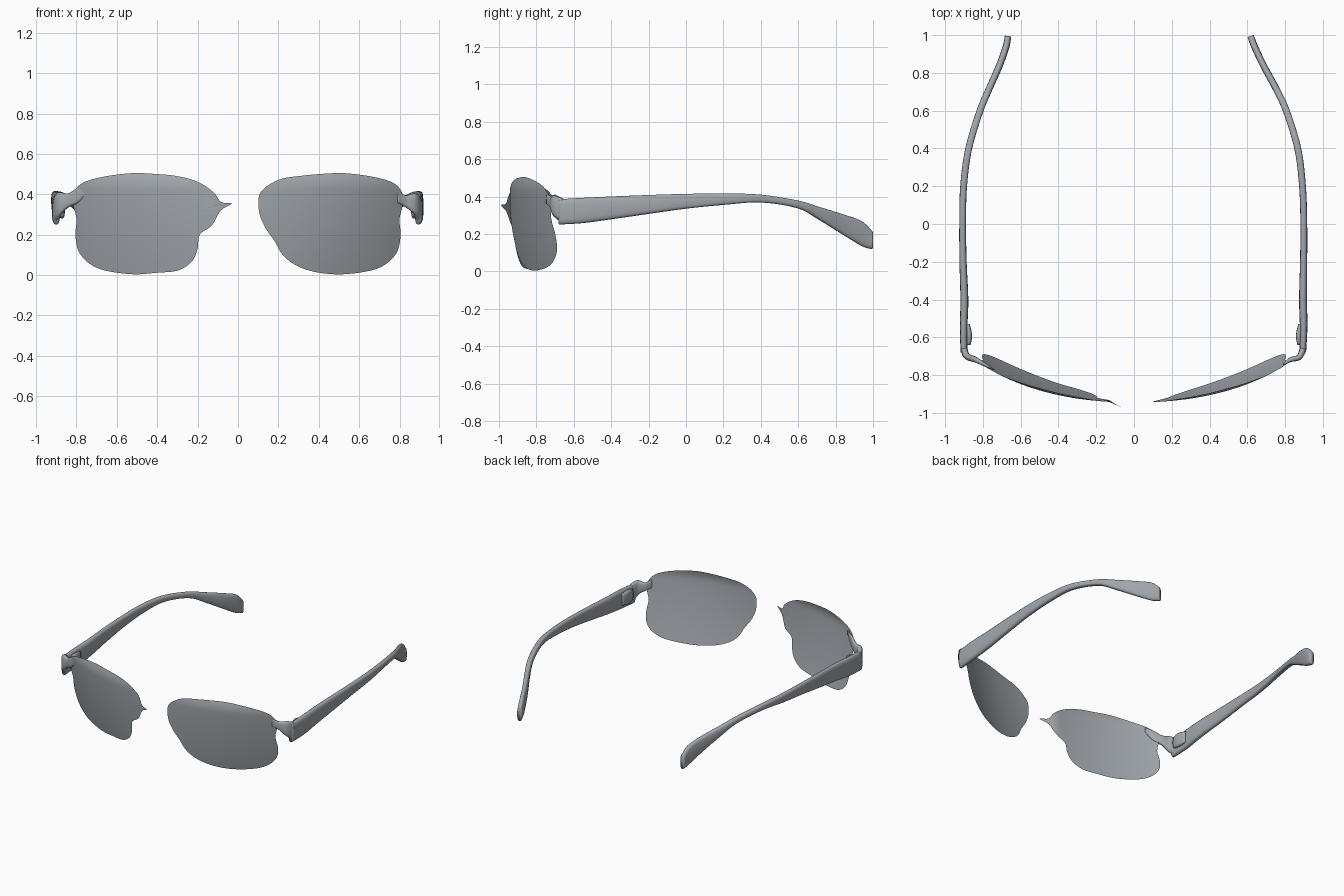
import bpy, bmesh, math
from mathutils import Vector

if "Cube" in bpy.data.objects:
    bpy.data.objects.remove(bpy.data.objects["Cube"])

grey = bpy.data.materials.new("slate grey")
grey.diffuse_color = (0.36, 0.39, 0.42, 1)
grey.use_nodes = True
grey.node_tree.nodes["Principled BSDF"].inputs["Base Color"].default_value = grey.diffuse_color


def smooth_path(pts, steps, closed=False):
    """Catmull-Rom through tuples of any size."""
    n, out = len(pts), []
    get = (lambda i: pts[i % n]) if closed else (lambda i: pts[max(0, min(n - 1, i))])
    for i in range(n if closed else n - 1):
        a, b, c, d = (get(i + k) for k in (-1, 0, 1, 2))
        for s in range(steps):
            t = s / steps
            out.append([0.5 * (2 * q + (r - p) * t + (2 * p - 5 * q + 4 * r - u) * t * t
                               + (3 * q - p - 3 * r + u) * t ** 3)
                        for p, q, r, u in zip(a, b, c, d)])
    if not closed:
        out.append(list(pts[-1]))
    return out


def finish(name, bm):
    bmesh.ops.recalc_face_normals(bm, faces=bm.faces)
    me = bpy.data.meshes.new(name)
    bm.to_mesh(me)
    bm.free()
    me.materials.append(grey)
    for p in me.polygons:
        p.use_smooth = True
    ob = bpy.data.objects.new(name, me)
    bpy.context.collection.objects.link(ob)
    return ob


def lens_y(x, z, side):
    """Wrapped lens surface, tilting back towards the lower outer corner."""
    d = 0.4 - z
    y = -0.945 + 0.24 * x ** 2 + 0.12 * x ** 4 + 0.2 * x * d + 0.19 * d * d
    y += 3 * max(0, z - 0.43) ** 2          # rolled-back top edge
    if side < 0:
        y -= 0.45 * max(0, 0.13 - x)        # bridge remnant swings forward
    return y


def lens(name, outline, side):
    ring = smooth_path(outline, 4, True)
    cx, cz, rings = 0.48, 0.27, 14
    bm = bmesh.new()
    put = lambda x, z: bm.verts.new((side * x, lens_y(x, z, side), z))
    centre, prev = put(cx, cz), None
    for k in range(1, rings + 1):
        f = k / rings
        cur = [put(cx + (x - cx) * f, cz + (z - cz) * f) for x, z in ring]
        for i in range(len(cur)):
            j = (i + 1) % len(cur)
            bm.faces.new((prev[i], prev[j], cur[j], cur[i]) if prev else (centre, cur[j], cur[i]))
        prev = cur
    # sheet normals face forward
    ob = finish(name, bm)
    if ob.data.polygons[0].normal.y > 0:
        ob.data.flip_normals()


def band(name, stations, side, steps=5):
    """Loft of rounded upright sections; station = x, y, z top, z bottom, thickness."""
    path = smooth_path(stations, steps)
    bm, loops, n = bmesh.new(), [], 16
    for i, (x, y, zt, zb, th) in enumerate(path):
        a, b = path[max(0, i - 1)], path[min(len(path) - 1, i + 1)]
        t = Vector((b[0] - a[0], b[1] - a[1])).normalized()
        loop = []
        for k in range(n):
            c, s = math.cos(2 * math.pi * k / n), math.sin(2 * math.pi * k / n)
            u = math.copysign(abs(c) ** 0.7, c) * th / 2
            v = math.copysign(abs(s) ** 0.6, s) * (zt - zb) / 2
            loop.append(bm.verts.new((side * (x - t.y * u), y + t.x * u, (zt + zb) / 2 + v)))
        loops.append(loop)
    for p, q in zip(loops, loops[1:]):
        for k in range(n):
            bm.faces.new((p[k], p[(k + 1) % n], q[(k + 1) % n], q[k]))
    bm.faces.new(loops[0])
    bm.faces.new(loops[-1])
    finish(name, bm)


# Lenses: shared outer outline, different inner (nose) edges
outer = [(0.30, 0.49), (0.40, 0.50), (0.52, 0.505), (0.65, 0.49), (0.75, 0.465), (0.80, 0.43),
         (0.82, 0.37), (0.80, 0.28), (0.805, 0.20), (0.79, 0.12), (0.74, 0.06), (0.66, 0.023),
         (0.52, 0.004), (0.40, 0.012)]
lens("right_lens", outer + [(0.30, 0.042), (0.225, 0.095), (0.18, 0.17), (0.135, 0.235),
                            (0.105, 0.31), (0.105, 0.395), (0.15, 0.445), (0.22, 0.478)], 1)
lens("left_lens", outer + [(0.30, 0.022), (0.23, 0.065), (0.20, 0.13), (0.19, 0.20),
                           (0.13, 0.245), (0.085, 0.32), (0.03, 0.354), (0.085, 0.362),
                           (0.12, 0.41), (0.20, 0.462)], -1)

# Temple arms: profile (y, z top, z bottom, thickness) shared, sideways bend per side
profile = [(-0.68, 0.385, 0.25, 0.036), (-0.55, 0.393, 0.258, 0.04), (-0.40, 0.40, 0.278, 0.042),
           (-0.20, 0.408, 0.307, 0.038), (0.0, 0.414, 0.335, 0.036), (0.20, 0.416, 0.355, 0.036),
           (0.40, 0.41, 0.368, 0.036), (0.60, 0.378, 0.336, 0.036), (0.72, 0.342, 0.27, 0.036),
           (0.84, 0.305, 0.195, 0.036), (0.94, 0.268, 0.135, 0.036), (0.995, 0.215, 0.118, 0.034)]
bends = {
    "left": (-1, [0.900, 0.902, 0.898, 0.905, 0.907, 0.902, 0.875, 0.815, 0.765, 0.712, 0.677, 0.667]),
    "right": (1, [0.893, 0.898, 0.895, 0.898, 0.899, 0.892, 0.867, 0.806, 0.750, 0.685, 0.638, 0.618]),
}
for label, (side, xs) in bends.items():
    band(label + "_temple", [(x, *row) for x, row in zip(xs, profile)], side)
    # hinge block on the inside of the arm
    band(label + "_hinge", [(0.875, -0.64, 0.37, 0.29, 0.02), (0.872, -0.59, 0.38, 0.28, 0.03),
                            (0.88, -0.53, 0.37, 0.29, 0.02)], side, 3)

# Corner pieces joining lens and arm
band("left_end_piece", [(0.74, -0.772, 0.455, 0.42, 0.006), (0.79, -0.745, 0.435, 0.36, 0.018),
                        (0.84, -0.718, 0.405, 0.335, 0.03), (0.885, -0.70, 0.41, 0.29, 0.035),
                        (0.90, -0.66, 0.39, 0.255, 0.036)], -1)
band("right_end_piece", [(0.79, -0.745, 0.42, 0.36, 0.008), (0.83, -0.718, 0.395, 0.335, 0.025),
                         (0.875, -0.705, 0.405, 0.30, 0.03), (0.895, -0.66, 0.39, 0.255, 0.036)], 1)
